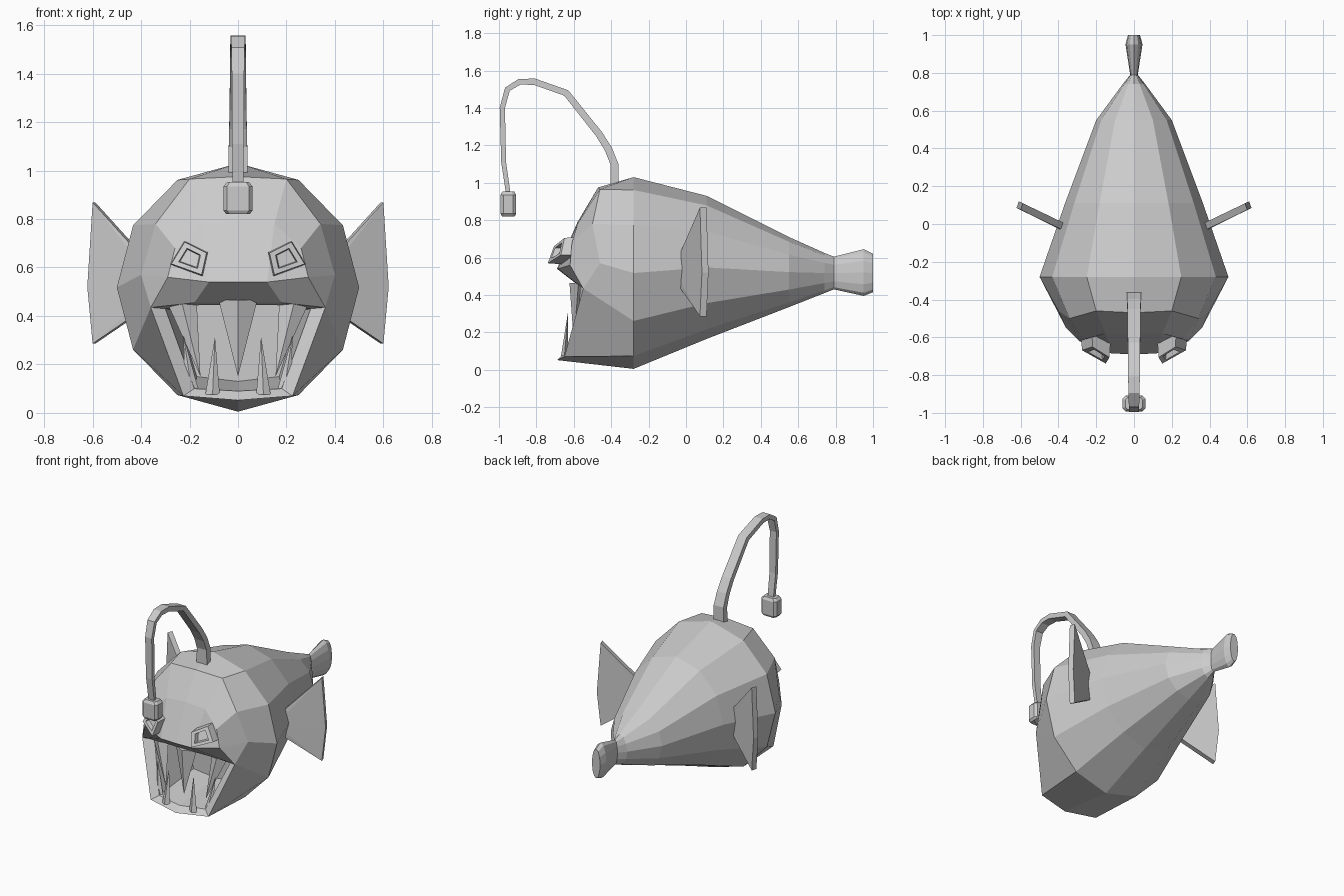
import bpy, bmesh, math
from mathutils import Vector

if "Cube" in bpy.data.objects:
    bpy.data.objects.remove(bpy.data.objects["Cube"])

skin = bpy.data.materials.new("plain_grey")
skin.diffuse_color = (0.6, 0.6, 0.6, 1)
skin.use_nodes = True
skin.node_tree.nodes["Principled BSDF"].inputs["Base Color"].default_value = skin.diffuse_color


def build(name, faces, mirror=False):
    """Make an object from faces given as corner points, optionally mirrored in x."""
    bm = bmesh.new()
    for f in faces:
        for s in ((1, -1) if mirror else (1,)):
            pts = []
            for p in f:
                q = Vector((p[0] * s, p[1], p[2]))
                if all((q - o).length > 1e-5 for o in pts):
                    pts.append(q)
            if len(pts) > 2:
                bm.faces.new([bm.verts.new(q) for q in pts])
    bmesh.ops.remove_doubles(bm, verts=bm.verts, dist=1e-4)
    bmesh.ops.recalc_face_normals(bm, faces=bm.faces)
    me = bpy.data.meshes.new(name)
    bm.to_mesh(me)
    bm.free()
    me.materials.append(skin)
    ob = bpy.data.objects.new(name, me)
    bpy.context.collection.objects.link(ob)
    return ob


def strip(a, b, closed=False):
    """Quads between two matching rows of points."""
    n = len(a)
    return [[a[i], a[(i + 1) % n], b[(i + 1) % n], b[i]] for i in range(n if closed else n - 1)]


def half_ring(y, half_w, bottom, top):
    c, h = (top + bottom) / 2, (top - bottom) / 2
    return [(half_w * math.sin(math.pi * i / 6), y, c + h * math.cos(math.pi * i / 6))
            for i in range(7)]


# Body: half rings from the widest section back to the tail
rings = [half_ring(*r) for r in (
    (-0.28, 0.50, 0.005, 1.03), (0.11, 0.365, 0.165, 0.93), (0.55, 0.20, 0.335, 0.71),
    (0.74, 0.06, 0.41, 0.625), (0.79, 0.02, 0.43, 0.605),
    (0.95, 0.045, 0.395, 0.645), (1.0, 0.032, 0.415, 0.62))]
body = []
for a, b in zip(rings, rings[1:]):
    body += strip(a, b)
body.append(rings[-1])

# Head: forehead, brow, upper lip and jaw edge
corner, jaw, chin = (0.36, -0.55, 0.435), (0.225, -0.65, 0.07), (0, -0.69, 0.052)
head = [(0, -0.47, 0.975), (0.2, -0.46, 0.965), (0.34, -0.50, 0.78), (0.40, -0.46, 0.57),
        corner, jaw, chin]
face = [(0, -0.58, 0.79), (0.15, -0.58, 0.78), (0.26, -0.61, 0.68), (0.29, -0.62, 0.56), corner]
lip = [(0, -0.69, 0.54), (0.12, -0.685, 0.54)]
gum = [(0, -0.58, 0.455), (0.18, -0.575, 0.455)]
body += strip(rings[0], head) + strip(head[:5], face)
body += [[face[0], face[1], lip[1], lip[0]], [face[1], face[2], face[3], lip[1]],
         [lip[0], lip[1], gum[1], gum[0]], [lip[1], face[3], corner, gum[1]]]

# Mouth: rim turning inward, then a deep cavity
mouth = gum + [corner, jaw, chin]
rim = [(0, -0.54, 0.445), (0.16, -0.53, 0.445), (0.30, -0.50, 0.43), (0.18, -0.62, 0.10),
       (0, -0.65, 0.09)]
throat = [(0, -0.25, 0.45), (0.15, -0.25, 0.45), (0.25, -0.25, 0.42), (0.17, -0.25, 0.15),
          (0, -0.25, 0.13)]
body += strip(mouth, rim) + strip(rim, throat) + [throat]
build("body", body, True)


# Teeth: four-sided spikes
def spike(base, w, tip):
    x, y, z = base
    q = [(x - w, y, z), (x, y - w * 0.6, z), (x + w, y, z), (x, y + w * 0.6, z)]
    return strip(q, [tip] * 4, True) + [q]


build("upper_middle_tooth", spike((0, -0.575, 0.465), 0.08, (0, -0.60, 0.15)))
build("upper_side_teeth", spike((0.23, -0.53, 0.45), 0.06, (0.155, -0.58, 0.15)), True)
build("lower_front_teeth", spike((0.105, -0.65, 0.075), 0.03, (0.095, -0.63, 0.315)), True)
build("lower_side_teeth", spike((0.19, -0.60, 0.085), 0.03, (0.225, -0.57, 0.32)), True)


# Eyes: raised tilted frames with a sunken centre
def eye_loop(scale, push):
    out = []
    for x, z in ((0.275, 0.615), (0.22, 0.705), (0.13, 0.66), (0.15, 0.57)):
        dx, dz = (x - 0.195) * scale, (z - 0.638) * scale
        out.append((0.195 + dx, -0.69 + 0.4 * dx + 0.45 * dz + push, 0.638 + dz))
    return out


loops = [eye_loop(1.1, 0.09), eye_loop(1, 0), eye_loop(0.62, 0), eye_loop(0.55, 0.03)]
eye = [loops[0], loops[-1]]
for a, b in zip(loops, loops[1:]):
    eye += strip(a, b, True)
build("eyes", eye, True)

# Side fins: fans that widen outward, with a thick outer edge
outline = [(0.33, 0.57), (0.60, 0.868), (0.622, 0.52), (0.60, 0.286), (0.33, 0.47)]
front = [(x, -0.055 + (x - 0.33) * 0.48, z) for x, z in outline]
back = [(x - 0.012, y + 0.035, z) for x, y, z in front]
hub_f, hub_b = (0.33, -0.06, 0.52), (0.32, -0.02, 0.52)
fin = strip(front, back, True)
for row, hub in ((front, hub_f), (back, hub_b)):
    fin += [[hub, row[i], row[i + 1]] for i in range(4)] + [[hub, row[4], row[0]]]
build("side_fins", fin, True)

# Lure stalk: rectangular section swept along an arch
path = [(-0.38, 0.96), (-0.383, 1.10), (-0.415, 1.18), (-0.465, 1.26), (-0.64, 1.48),
        (-0.81, 1.54), (-0.89, 1.54), (-0.955, 1.50), (-0.982, 1.40), (-0.975, 1.11),
        (-0.95, 0.94)]
sections = []
for i, (y, z) in enumerate(path):
    a, b = path[max(i - 1, 0)], path[min(i + 1, len(path) - 1)]
    t = Vector((b[0] - a[0], b[1] - a[1])).normalized()
    d = 0.022 - 0.001 * i
    w = 0.04 - 0.0018 * i
    ny, nz = -t.y * d, t.x * d
    sections.append([(w, y + ny, z + nz), (-w, y + ny, z + nz),
                     (-w, y - ny, z - nz), (w, y - ny, z - nz)])
stalk = [sections[0], sections[-1]]
for a, b in zip(sections, sections[1:]):
    stalk += strip(a, b, True)
build("lure_stalk", stalk)


# Lure: small chamfered block
def lure_loop(z, s):
    xy = ((0.045, 0.042), (0.06, 0.025), (0.06, -0.025), (0.045, -0.042))
    pts = list(xy) + [(-x, y) for x, y in reversed(xy)]
    return [(x * s, -0.95 + y * s, z) for x, y in pts]


tiers = [lure_loop(0.82, 0.8), lure_loop(0.835, 1), lure_loop(0.935, 1), lure_loop(0.953, 0.75)]
lure = [tiers[0], tiers[-1]]
for a, b in zip(tiers, tiers[1:]):
    lure += strip(a, b, True)
build("lure", lure)
